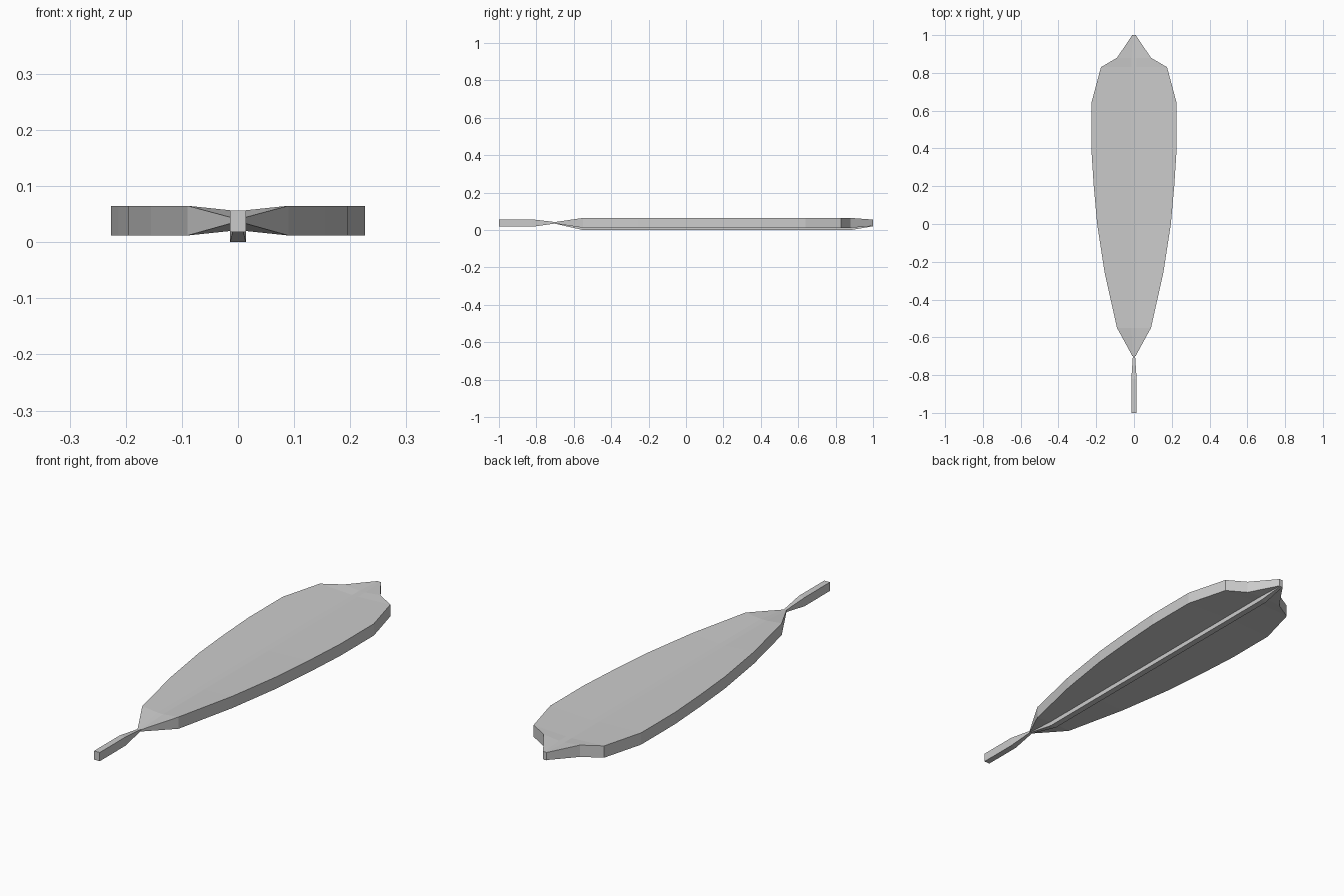
import bpy, bmesh

if "Cube" in bpy.data.objects:
    bpy.data.objects.remove(bpy.data.objects["Cube"], do_unlink=True)

grey = bpy.data.materials.new("plain grey")
grey.use_nodes = True
colour = (0.6, 0.6, 0.6, 1)
grey.diffuse_color = colour
grey.node_tree.nodes["Principled BSDF"].inputs["Base Color"].default_value = colour


def loft(name, rings):
    """Skin matching closed rings and cap both ends."""
    bm = bmesh.new()
    rows = [[bm.verts.new(p) for p in ring] for ring in rings]
    for a, b in zip(rows, rows[1:]):
        for i in range(len(a)):
            j = (i + 1) % len(a)
            bm.faces.new((a[i], a[j], b[j], b[i]))
    bm.faces.new(rows[0][::-1])
    bm.faces.new(rows[-1])
    bmesh.ops.recalc_face_normals(bm, faces=bm.faces)
    mesh = bpy.data.meshes.new(name)
    bm.to_mesh(mesh)
    bm.free()
    mesh.materials.append(grey)
    obj = bpy.data.objects.new(name, mesh)
    bpy.context.collection.objects.link(obj)
    return obj


def box_ring(y, w, low, high):
    return [(-w, y, low), (w, y, low), (w, y, high), (-w, y, high)]


def blade_ring(y, w, c, low, high, mid_low, mid_high):
    """Shallow valley along the middle, above and below."""
    right = [(c, y, mid_low), (w, y, low), (w, y, high), (c, y, mid_high)]
    return right + [(-x, y, z) for x, y, z in reversed(right)]


# Leaf blade: full-thickness stations between a pinched base and a narrow tip
outline = [(-0.55, 0.09), (-0.26, 0.155), (0, 0.195), (0.2, 0.213), (0.4, 0.226),
           (0.64, 0.226), (0.83, 0.175), (0.88, 0.09)]
stations = [blade_ring(-0.7, 0.008, 0.006, 0.035, 0.043, 0.035, 0.043)]
stations += [blade_ring(y, w, 0.014, 0.012, 0.065, 0.02, 0.057) for y, w in outline]
stations += [blade_ring(1, 0.009, 0.006, 0.022, 0.056, 0.022, 0.056)]
loft("leaf_blade", stations)

# Raised rib under the blade
loft("midrib", [box_ring(-0.7, 0.006, 0.034, 0.037),
                box_ring(-0.55, 0.014, 0, 0.024),
                box_ring(0.88, 0.014, 0, 0.024),
                box_ring(1, 0.006, 0.02, 0.025)])

# Stem that pinches where it meets the blade
loft("stem", [box_ring(-1, 0.014, 0.018, 0.057),
              box_ring(-0.82, 0.014, 0.018, 0.057),
              box_ring(-0.7, 0.006, 0.035, 0.043)])
